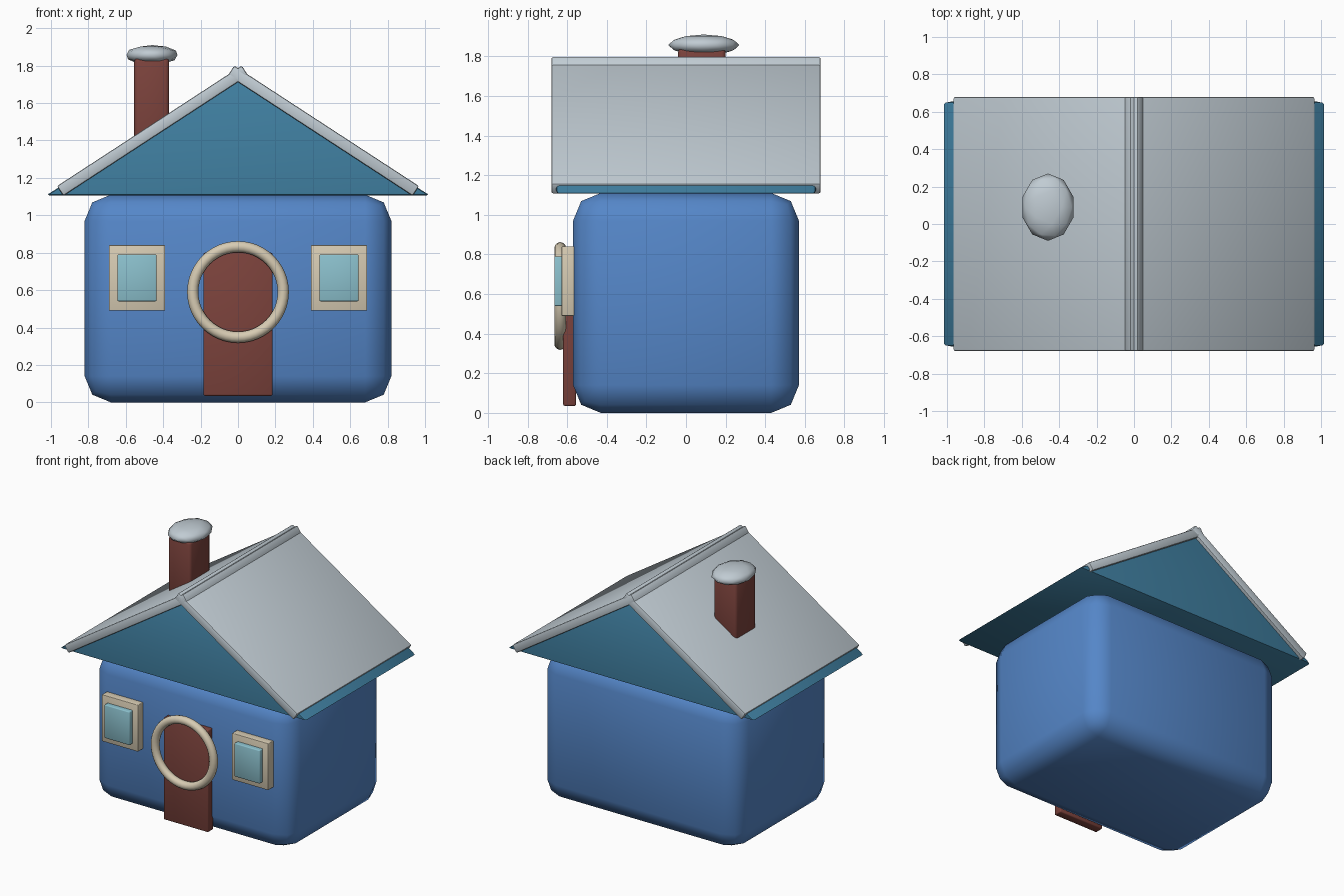
import bpy, bmesh, math
from mathutils import Matrix, Vector

if "Cube" in bpy.data.objects:
    bpy.data.objects.remove(bpy.data.objects["Cube"], do_unlink=True)


def material(name, rgb):
    m = bpy.data.materials.new(name)
    m.use_nodes = True
    m.diffuse_color = (*rgb, 1)
    m.node_tree.nodes["Principled BSDF"].inputs["Base Color"].default_value = (*rgb, 1)
    return m


wall_blue = material("wall blue", (0.09, 0.24, 0.58))
gable_teal = material("gable teal", (0.05, 0.21, 0.35))
roof_grey = material("roof grey", (0.53, 0.60, 0.65))
brick_red = material("brick red", (0.20, 0.055, 0.045))
trim_cream = material("trim cream", (0.68, 0.60, 0.45))
glass_blue = material("glass blue", (0.26, 0.53, 0.61))


def finish(name, bm, mat, bevel=0, segments=2, angle=35):
    """Turn a bmesh into a shaded object, optionally rounding its edges."""
    if bevel:
        bmesh.ops.bevel(bm, geom=bm.edges[:], offset=bevel, segments=segments,
                        profile=0.5, affect="EDGES", clamp_overlap=True)
    bmesh.ops.recalc_face_normals(bm, faces=bm.faces[:])
    mesh = bpy.data.meshes.new(name)
    bm.to_mesh(mesh)
    bm.free()
    mesh.materials.append(mat)
    obj = bpy.data.objects.new(name, mesh)
    bpy.context.collection.objects.link(obj)
    bpy.ops.object.select_all(action="DESELECT")
    obj.select_set(True)
    bpy.context.view_layer.objects.active = obj
    bpy.ops.object.shade_smooth_by_angle(angle=math.radians(angle))
    return obj


def box(name, xs, ys, zs, mat, bevel=0.008, segments=2, angle=50):
    """Rounded box given its extent along each axis."""
    spans = (xs, ys, zs)
    centre = Vector([(a + b) / 2 for a, b in spans])
    size = Vector([b - a for a, b in spans])
    bm = bmesh.new()
    bmesh.ops.create_cube(bm, size=1, matrix=Matrix.Translation(centre) @ Matrix.Diagonal((*size, 1)))
    return finish(name, bm, mat, bevel, segments, angle)


def prism(name, profile, half_depth, mat, bevel):
    """Extrude an x-z outline symmetrically along y."""
    bm = bmesh.new()
    face = bm.faces.new([bm.verts.new((x, -half_depth, z)) for x, z in profile])
    out = bmesh.ops.extrude_face_region(bm, geom=[face])
    verts = [v for v in out["geom"] if isinstance(v, bmesh.types.BMVert)]
    bmesh.ops.translate(bm, verts=verts, vec=(0, 2 * half_depth, 0))
    return finish(name, bm, mat, bevel, 2)


# House body
box("house_body", (-0.82, 0.82), (-0.57, 0.57), (0, 1.11), wall_blue, bevel=0.14)

# Gable block under the roof
prism("gable", [(-1.025, 1.107), (1.025, 1.107), (0, 1.752)], 0.655, gable_teal, 0.015)

# Two roof slabs crossing at the ridge
for side, label in ((1, "left"), (-1, "right")):
    outline = [(-0.02, 1.80), (0.968, 1.156), (0.934, 1.104), (-0.054, 1.748)]
    prism(label + "_roof_slab", [(side * x, z) for x, z in outline], 0.68, roof_grey, 0.01)

# Chimney and its rounded cap
box("chimney", (-0.555, -0.368), (-0.04, 0.20), (1.30, 1.84), brick_red, bevel=0.02)
bm = bmesh.new()
bmesh.ops.create_icosphere(bm, subdivisions=2, radius=1,
                           matrix=Matrix.Translation((-0.46, 0.09, 1.857)) @ Matrix.Diagonal((0.143, 0.18, 0.053, 1)))
finish("chimney_cap", bm, roof_grey, angle=80)

# Door with a ring in front
box("door", (-0.185, 0.185), (-0.62, -0.555), (0.035, 0.80), brick_red)
bpy.ops.mesh.primitive_torus_add(major_radius=0.242, minor_radius=0.03, major_segments=48, minor_segments=12,
                                 location=(0, -0.635, 0.59), rotation=(math.pi / 2, 0, 0))
ring = bpy.context.object
ring.name = "door_ring"
ring.data.materials.append(trim_cream)
bpy.ops.object.shade_smooth()

# Windows on both sides of the door
for side, label in ((1, "left"), (-1, "right")):
    def span(a, b):
        return sorted((side * a, side * b))
    box(label + "_window_frame", span(0.39, 0.69), (-0.628, -0.56), (0.49, 0.84), trim_cream, 0.004)
    box(label + "_window_glass", span(0.435, 0.645), (-0.665, -0.60), (0.54, 0.79), glass_blue, 0.006)
